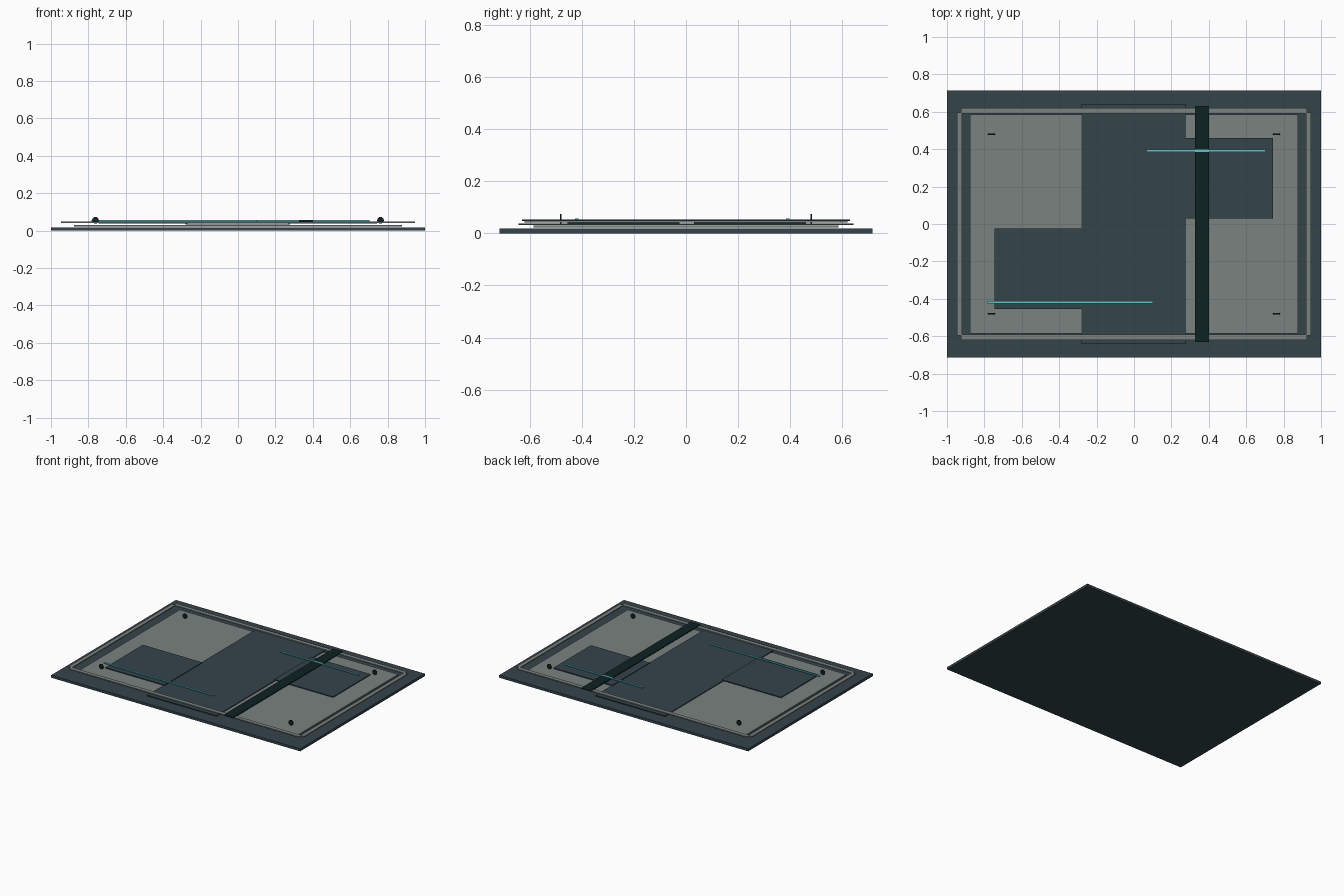
import bpy
import math

cube = bpy.data.objects.get("Cube")
if cube:
    bpy.data.objects.remove(cube, do_unlink=True)


def make_material(name, rgb):
    mat = bpy.data.materials.new(name)
    mat.use_nodes = True
    mat.diffuse_color = (*rgb, 1)
    mat.node_tree.nodes["Principled BSDF"].inputs["Base Color"].default_value = (*rgb, 1)
    return mat


slate = make_material("slate blue grey", (0.034, 0.058, 0.068))
grey = make_material("warm grey", (0.195, 0.223, 0.212))
dark = make_material("dark teal", (0.004, 0.016, 0.016))
cyan = make_material("bright cyan", (0.10, 0.56, 0.60))


def plate(name, x, y, z, mat):
    """Box spanning the given (low, high) range on each axis."""
    spans = (x, y, z)
    bpy.ops.mesh.primitive_cube_add(size=1, location=[(a + b) / 2 for a, b in spans])
    ob = bpy.context.object
    ob.name = name
    ob.scale = [b - a for a, b in spans]
    bpy.ops.object.transform_apply(location=False, rotation=False, scale=True)
    ob.data.materials.append(mat)
    return ob


# Stacked floor layers
plate("base_slab", (-1, 1), (-0.715, 0.715), (0, 0.018), slate)
plate("inner_floor", (-0.877, 0.877), (-0.585, 0.585), (0.022, 0.03), grey)
plate("centre_panel", (-0.28, 0.277), (-0.642, 0.642), (0.032, 0.038), slate)
plate("left_panel", (0.27, 0.743), (0.03, 0.46), (0.037, 0.043), slate)
plate("right_panel", (-0.747, -0.27), (-0.455, -0.025), (0.037, 0.043), slate)

# Border rails on all four sides
for side, s in (("left", 1), ("right", -1)):
    plate(side + "_rail", sorted((s * 0.919, s * 0.947)), (-0.595, 0.595), (0.042, 0.049), grey)
for side, s in (("back", 1), ("front", -1)):
    plate(side + "_rail", (-0.926, 0.926), sorted((s * 0.59, s * 0.619)), (0.042, 0.049), grey)

# Cross strip and light lines
plate("cross_strip", (0.325, 0.402), (-0.63, 0.63), (0.047, 0.053), dark)
plate("back_light_line", (0.068, 0.702), (0.384, 0.397), (0.05, 0.056), cyan)
plate("front_light_line", (-0.783, 0.102), (-0.426, -0.413), (0.05, 0.056), cyan)

# Upright corner discs
for y_name, sy in (("back", 1), ("front", -1)):
    for x_name, sx in (("left", 1), ("right", -1)):
        bpy.ops.mesh.primitive_cylinder_add(
            vertices=16, radius=0.018, depth=0.006,
            location=(sx * 0.762, sy * 0.48, 0.055), rotation=(math.pi / 2, 0, 0))
        disc = bpy.context.object
        disc.name = f"{y_name}_{x_name}_disc"
        disc.data.materials.append(dark)
        bpy.ops.object.shade_smooth_by_angle()
